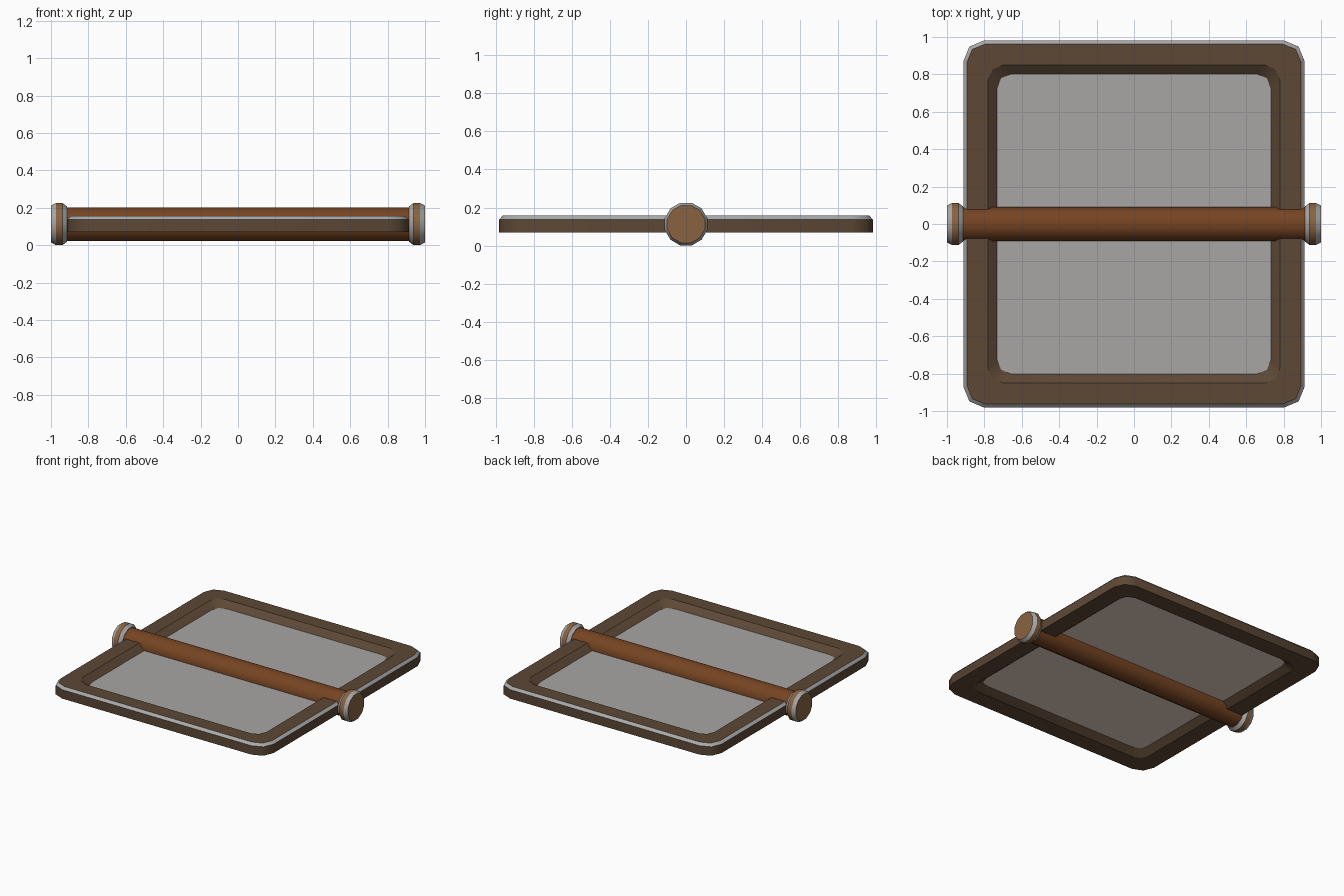
import bpy, bmesh, math

if "Cube" in bpy.data.objects:
    bpy.data.objects.remove(bpy.data.objects["Cube"])

AXIS_Z = 0.113


def material(name, rgb):
    m = bpy.data.materials.new(name)
    m.diffuse_color = (*rgb, 1)
    m.use_nodes = True
    m.node_tree.nodes["Principled BSDF"].inputs["Base Color"].default_value = m.diffuse_color
    return m


dark_wood = material("dark wood", (0.109, 0.064, 0.036))
rod_wood = material("red brown wood", (0.180, 0.058, 0.016))
cap_wood = material("light brown wood", (0.250, 0.124, 0.052))
metal = material("grey edge", (0.40, 0.40, 0.40))
pane_grey = material("pane grey", (0.39, 0.38, 0.37))
pane_cream = material("pane underside cream", (0.80, 0.65, 0.57))


def loft(name, rings, bands, mats, closed=False, ends=None):
    """Skin a list of rings, smooth around each ring and sharp between bands."""
    bm = bmesh.new()
    loops = [[bm.verts.new(p) for p in ring] for ring in rings]
    n = len(loops[0])
    for i in range(len(loops) if closed else len(loops) - 1):
        a, b = loops[i], loops[(i + 1) % len(loops)]
        for j in range(n):
            k = (j + 1) % n
            f = bm.faces.new((a[j], a[k], b[k], b[j]))
            f.material_index = bands[i]
            f.smooth = True
    if ends is not None:
        for loop, index in zip((loops[0], loops[-1]), ends):
            bm.faces.new(loop).material_index = index
    for loop in loops:
        for j in range(n):
            bm.edges.get((loop[j], loop[(j + 1) % n])).smooth = False
    bmesh.ops.recalc_face_normals(bm, faces=bm.faces)
    mesh = bpy.data.meshes.new(name)
    bm.to_mesh(mesh)
    bm.free()
    for m in mats:
        mesh.materials.append(m)
    ob = bpy.data.objects.new(name, mesh)
    bpy.context.collection.objects.link(ob)
    return ob


def rounded_rect(hx, hy, r, z, seg=2):
    pts = []
    for q, (sx, sy) in enumerate(((1, 1), (-1, 1), (-1, -1), (1, -1))):
        for s in range(seg + 1):
            a = math.pi / 2 * (q + s / seg)
            pts.append((sx * (hx - r) + r * math.cos(a),
                        sy * (hy - r) + r * math.sin(a), z))
    return pts


def circle_x(x, r, n=12):
    return [(x, r * math.cos(2 * math.pi * (i + 0.5) / n),
             AXIS_Z + r * math.sin(2 * math.pi * (i + 0.5) / n)) for i in range(n)]


# Frame with a grey chamfer round the top outer edge and a sloped inner lip
frame_rings = [
    rounded_rect(0.912, 0.981, 0.11, 0.07),
    rounded_rect(0.912, 0.981, 0.11, 0.138),
    rounded_rect(0.894, 0.963, 0.10, 0.157),
    rounded_rect(0.78, 0.85, 0.08, 0.157),
    rounded_rect(0.73, 0.80, 0.075, AXIS_Z),
    rounded_rect(0.78, 0.85, 0.08, 0.07),
]
loft("frame", frame_rings, [0, 1, 0, 0, 0, 0], [dark_wood, metal], closed=True)

# Pane filling the opening: cream underneath, grey on top
pane_rings = [rounded_rect(0.732, 0.802, 0.075, AXIS_Z + d) for d in (-0.002, 0.002)]
loft("pane", pane_rings, [0], [pane_grey, pane_cream], ends=(1, 0))

# Pivot rod through the frame
loft("pivot_rod", [circle_x(-0.93, 0.093), circle_x(0.93, 0.093)], [0], [rod_wood], ends=(0, 0))

# End caps with grey chamfers on both rims
for side, label in ((-1, "left"), (1, "right")):
    profile = ((0.913, 0.097), (0.938, 0.116), (0.974, 0.116), (1.0, 0.102))
    loft(label + "_end_cap", [circle_x(side * x, r) for x, r in profile],
         [1, 0, 1], [cap_wood, metal], ends=(0, 0))
